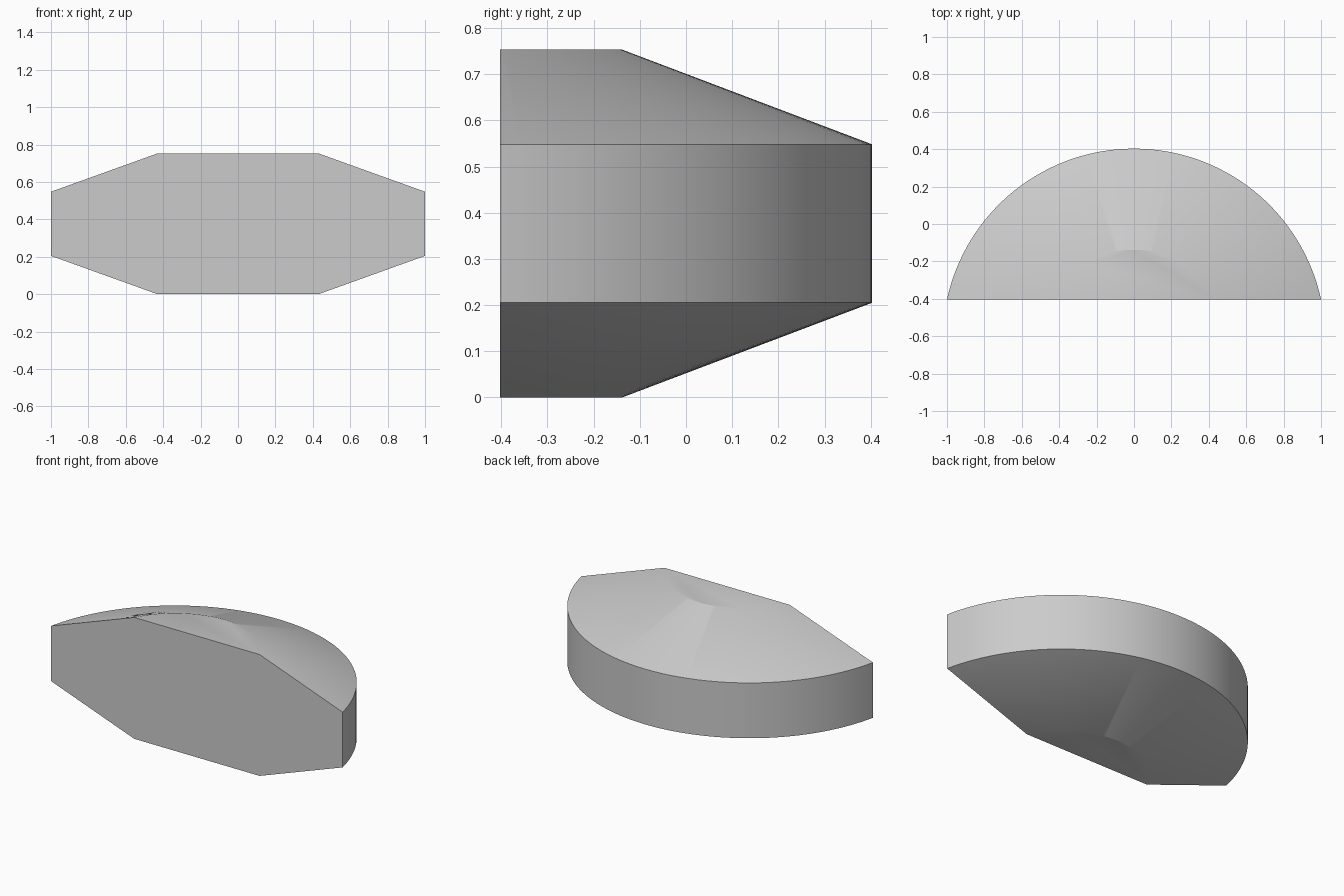
import bpy, bmesh, math

cube = bpy.data.objects.get("Cube")
if cube:
    bpy.data.objects.remove(cube, do_unlink=True)

FRONT, SEGMENTS, HEIGHT = -0.403, 64, 0.753


def arc(bm, half_width, back, z):
    """Circular arc from the right to the left end of the flat front."""
    depth = back - FRONT
    radius = (half_width ** 2 + depth ** 2) / (2 * depth)
    spread = math.asin(half_width / radius)
    points = []
    for i in range(SEGMENTS + 1):
        a = spread * (2 * i / SEGMENTS - 1)
        points.append(bm.verts.new((radius * math.sin(a),
                                    back - radius + radius * math.cos(a), z)))
    return points


# Stacked arcs: flat base, lower bevel, upright rim, upper bevel
bm = bmesh.new()
rings = [arc(bm, 0.43, -0.138, 0), arc(bm, 1, 0.403, 0.205),
         arc(bm, 1, 0.403, 0.548), arc(bm, 0.43, -0.138, HEIGHT)]
for low, high in zip(rings, rings[1:]):
    for i in range(SEGMENTS):
        bm.faces.new((low[i], low[i + 1], high[i + 1], high[i]))

# Flat bottom, top and front
bm.faces.new(rings[0])
bm.faces.new(rings[-1])
bm.faces.new([r[0] for r in rings] + [r[-1] for r in reversed(rings)])
bmesh.ops.recalc_face_normals(bm, faces=bm.faces)

mesh = bpy.data.meshes.new("bevelled_segment")
bm.to_mesh(mesh)
bm.free()
body = bpy.data.objects.new("bevelled_segment", mesh)
bpy.context.collection.objects.link(body)

# Plain grey
grey = bpy.data.materials.new("light_grey")
grey.use_nodes = True
color = (0.6, 0.6, 0.6, 1)
grey.diffuse_color = color
grey.node_tree.nodes["Principled BSDF"].inputs["Base Color"].default_value = color
mesh.materials.append(grey)

# Smooth curved faces, crisp rim edges
bpy.ops.object.select_all(action='DESELECT')
body.select_set(True)
bpy.context.view_layer.objects.active = body
bpy.ops.object.shade_smooth_by_angle(angle=math.radians(20.75))
